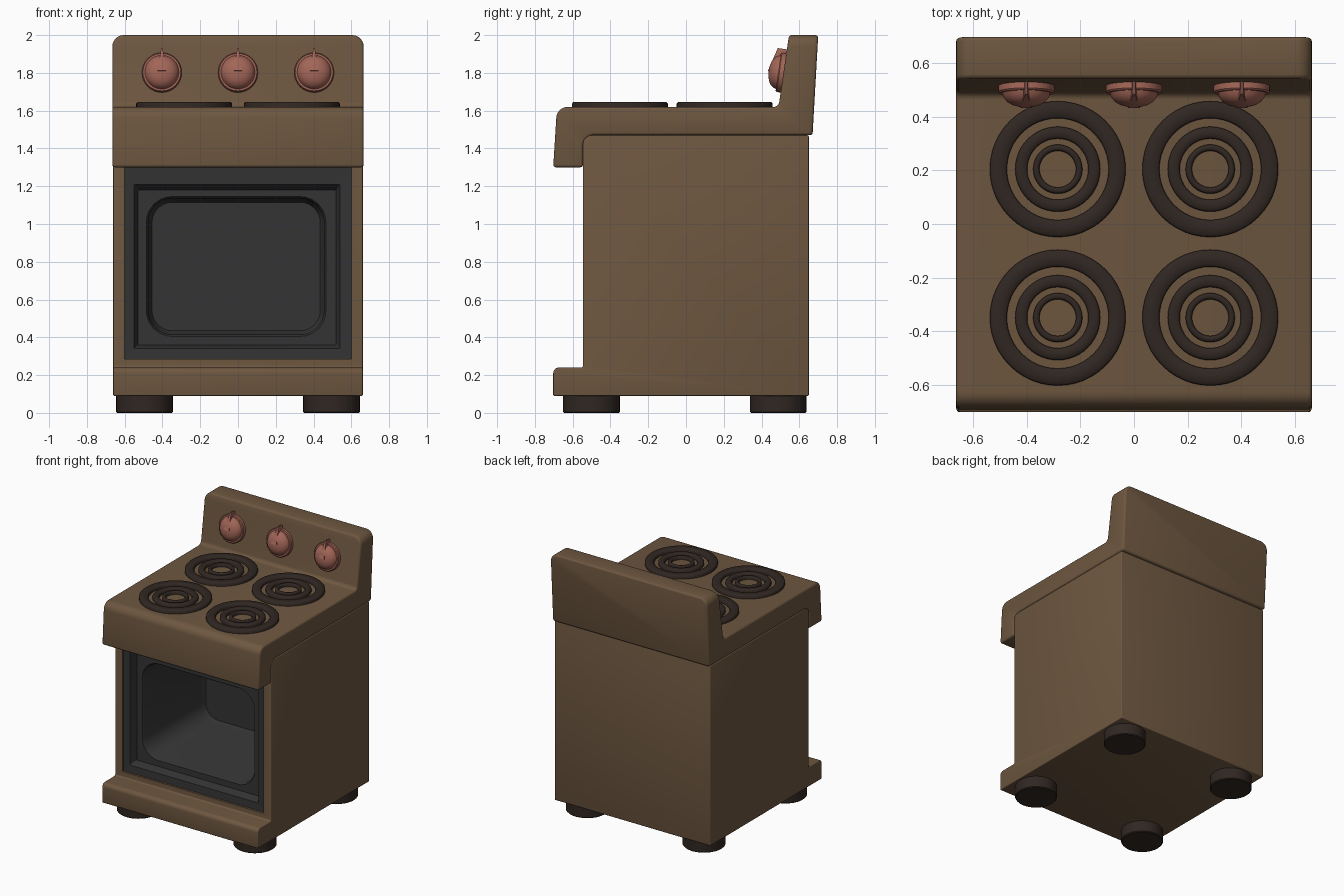
import bpy, bmesh
from math import sin, cos, tan, pi, radians
from mathutils import Vector, Matrix

if "Cube" in bpy.data.objects:
    bpy.data.objects.remove(bpy.data.objects["Cube"])


def material(name, rgb):
    m = bpy.data.materials.new(name)
    m.diffuse_color = (*rgb, 1)
    m.use_nodes = True
    m.node_tree.nodes["Principled BSDF"].inputs["Base Color"].default_value = m.diffuse_color
    return m


BROWN = material("brown_enamel", (0.155, 0.095, 0.051))
IRON = material("dark_iron", (0.03, 0.02, 0.016))
CHARCOAL = material("charcoal", (0.033, 0.033, 0.034))
RED = material("dull_red", (0.36, 0.13, 0.095))


def rounded(points, n=6):
    """2D outline from (u, v, radius) corners, each filleted with an arc."""
    out = []
    for i, (u, v, r) in enumerate(points):
        p = Vector((u, v))
        if r == 0:
            out.append(p)
            continue
        a = (Vector(points[i - 1][:2]) - p).normalized()
        b = (Vector(points[(i + 1) % len(points)][:2]) - p).normalized()
        half = a.angle(b) / 2
        c = p + (a + b).normalized() * r / sin(half)
        s, e = p + a * r / tan(half) - c, p + b * r / tan(half) - c
        out += [c + s.lerp(e, k / n).normalized() * r for k in range(n + 1)]
    return out


def loft(name, loops, mat, first=True, last=True, ring=False):
    """Skin matching loops of points; cap the ends or close into a ring."""
    bm = bmesh.new()
    vs = [[bm.verts.new(p) for p in loop] for loop in loops]
    pairs = list(zip(vs, vs[1:])) + ([(vs[-1], vs[0])] if ring else [])
    for a, b in pairs:
        for i in range(len(a)):
            j = (i + 1) % len(a)
            bm.faces.new((a[i], a[j], b[j], b[i]))
    if first and not ring:
        bm.faces.new(vs[0][::-1])
    if last and not ring:
        bm.faces.new(vs[-1])
    if ring or (first and last):
        bmesh.ops.recalc_face_normals(bm, faces=bm.faces)
    me = bpy.data.meshes.new(name)
    bm.to_mesh(me)
    bm.free()
    me.materials.append(mat)
    ob = bpy.data.objects.new(name, me)
    bpy.context.collection.objects.link(ob)
    return ob


def extrude_x(name, outline, half, mat):
    return loft(name, [[(x, p[0], p[1]) for p in outline] for x in (-half, half)], mat)


def lathe(name, profile, mat, n=48, **kw):
    loops = [[(r * cos(2 * pi * k / n), r * sin(2 * pi * k / n), z) for k in range(n)]
             for r, z in profile]
    return loft(name, loops, mat, **kw)


def bevel(ob, width):
    m = ob.modifiers.new("bevel", 'BEVEL')
    m.width, m.segments, m.use_clamp_overlap = width, 3, False
    m.limit_method, m.angle_limit = 'ANGLE', radians(40)


def finish(ob, angle=35):
    bpy.ops.object.select_all(action='DESELECT')
    ob.select_set(True)
    bpy.context.view_layer.objects.active = ob
    bpy.ops.object.convert(target='MESH')
    bpy.ops.object.shade_smooth_by_angle(angle=radians(angle))


# Cooktop, front apron and back panel in one profile (y, z)
top = extrude_x("cooktop_and_back_panel", rounded([
    (-0.703, 1.30, 0), (-0.683, 1.62, 0.06), (0.49, 1.62, 0.03), (0.545, 2.0, 0),
    (0.70, 2.0, 0), (0.67, 1.47, 0), (-0.545, 1.47, 0.06), (-0.545, 1.30, 0)]), 0.665, BROWN)
bm = bmesh.new()
bm.from_mesh(top.data)
corners = [e for e in bm.edges if all(v.co.z > 1.99 for v in e.verts)
           and abs(e.verts[0].co.x - e.verts[1].co.x) < 0.01]
bmesh.ops.bevel(bm, geom=corners, offset=0.06, segments=6, profile=0.5, affect='EDGES')
bm.to_mesh(top.data)
bm.free()
bevel(top, 0.015)
finish(top)

# Body with projecting base lip, opened for the oven
body = extrude_x("body", rounded([
    (-0.703, 0.09, 0), (-0.703, 0.24, 0.03), (-0.545, 0.24, 0.012),
    (-0.545, 1.47, 0), (0.65, 1.47, 0), (0.65, 0.09, 0)]), 0.661, BROWN)
bevel(body, 0.006)
cutter = loft("oven_cutter", [[(x, y, z) for x, z in
              ((-0.6, 0.285), (0.6, 0.285), (0.6, 1.31), (-0.6, 1.31))]
              for y in (-0.6, 0.29)], CHARCOAL)
cutter.hide_render = True
cut = body.modifiers.new("oven_opening", 'BOOLEAN')
cut.object, cut.operation, cut.solver = cutter, 'DIFFERENCE', 'EXACT'
finish(body)
bpy.data.objects.remove(cutter)

# Oven frame stepping in to a rounded cavity: x0, x1, z0, z1, radius, y
steps = [(-0.60, 0.60, 0.285, 1.31, 0.004, -0.53),
         (-0.55, 0.54, 0.34, 1.21, 0.006, -0.525),
         (-0.53, 0.52, 0.36, 1.18, 0.006, -0.465),
         (-0.485, 0.465, 0.405, 1.145, 0.135, -0.465),
         (-0.475, 0.455, 0.415, 1.135, 0.125, -0.45),
         (-0.475, 0.455, 0.415, 1.135, 0.125, 0.22),
         (-0.455, 0.435, 0.435, 1.115, 0.105, 0.26)]
oven = loft("oven_interior", [[(p.x, y, p.y) for p in rounded(
            [(x0, z0, r), (x1, z0, r), (x1, z1, r), (x0, z1, r)])]
            for x0, x1, z0, z1, r, y in steps], CHARCOAL, first=False)
finish(oven)

# Burners: three flat concentric rings each
for bx in (-0.285, 0.285):
    for by in (0.205, -0.35):
        for r0, r1 in ((0.19, 0.254), (0.114, 0.159), (0.068, 0.092)):
            ring = lathe("burner_ring", [(r0, 1.61), (r0, 1.637), (r0 + 0.007, 1.645),
                         (r1 - 0.007, 1.645), (r1, 1.637), (r1, 1.61)], IRON, ring=True)
            ring.location = (bx, by, 0)
            finish(ring, 50)

# Control knobs with pointers, square to the sloping panel
for kx in (-0.403, 0, 0.403):
    place = Matrix.Translation((kx, 0.516, 1.80)) @ Matrix.Rotation(radians(82), 4, 'X')
    knob = lathe("knob", [(0.105, -0.01), (0.105, 0.022), (0.1, 0.028), (0.09, 0.028),
                 (0.085, 0.042), (0.073, 0.058), (0.053, 0.07), (0.028, 0.077),
                 (0.006, 0.079)], RED, n=32)
    tri = [(-0.022, 0.0), (0.022, 0.0), (0.004, 0.126), (-0.004, 0.126)]
    pointer = loft("knob_pointer", [[(*p, 0.0) for p in tri],
                   [(p[0], p[1], h) for p, h in zip(tri, (0.083, 0.083, 0.048, 0.048))]], RED)
    for ob in (knob, pointer):
        ob.matrix_world = place
        finish(ob)

# Feet
for fx in (-0.495, 0.495):
    for fy in (-0.50, 0.488):
        foot = lathe("foot", [(0.144, 0), (0.15, 0.006), (0.15, 0.1)], IRON, n=32)
        foot.location = (fx, fy, 0)
        finish(foot)
